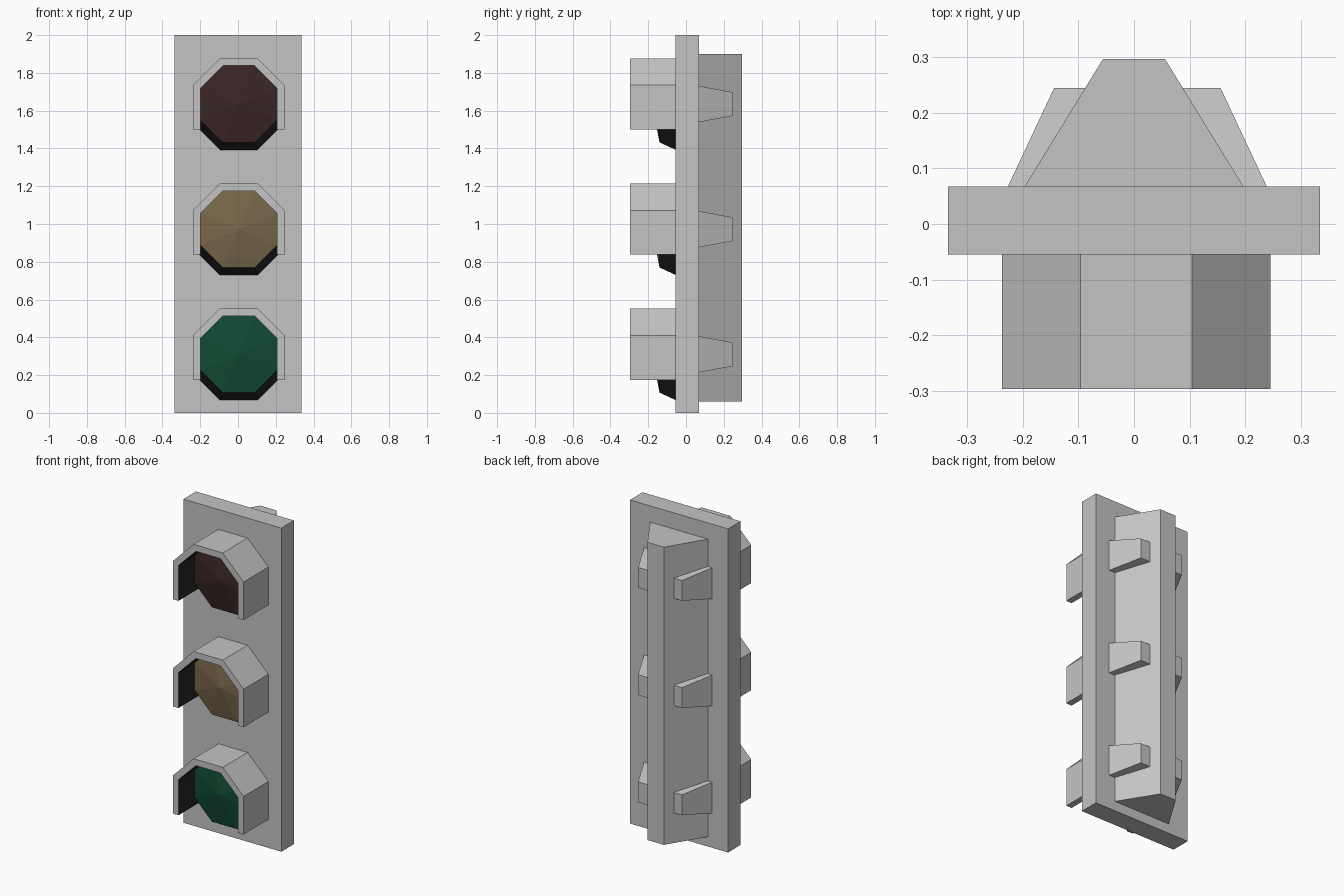
import bpy, bmesh, math

if "Cube" in bpy.data.objects:
    bpy.data.objects.remove(bpy.data.objects["Cube"])


def material(name, rgb):
    m = bpy.data.materials.new(name)
    m.diffuse_color = (*rgb, 1)
    m.use_nodes = True
    m.node_tree.nodes["Principled BSDF"].inputs["Base Color"].default_value = m.diffuse_color
    return m


GREY = material("housing_grey", (0.55, 0.55, 0.55))
BLACK = material("matte_black", (0.018, 0.018, 0.021))
RED = material("lens_red", (0.043, 0.019, 0.019))
AMBER = material("lens_amber", (0.19, 0.135, 0.069))
GREEN = material("lens_green", (0.0055, 0.068, 0.033))


def loft(name, ring_a, ring_b, mats, cap_a=True, cap_b=True, inner=()):
    """Join two matching loops of points; sides listed in inner get material 1."""
    bm = bmesh.new()
    a = [bm.verts.new(p) for p in ring_a]
    b = [bm.verts.new(p) for p in ring_b]
    n = len(a)
    for i in range(n):
        j = (i + 1) % n
        f = bm.faces.new((a[i], a[j], b[j], b[i]))
        f.material_index = 1 if i in inner else 0
    if cap_a:
        bm.faces.new(a[::-1])
    if cap_b:
        bm.faces.new(b)
    return finish(name, bm, mats)


def finish(name, bm, mats):
    bmesh.ops.recalc_face_normals(bm, faces=bm.faces)
    me = bpy.data.meshes.new(name)
    bm.to_mesh(me)
    bm.free()
    for m in mats:
        me.materials.append(m)
    ob = bpy.data.objects.new(name, me)
    bpy.context.collection.objects.link(ob)
    return ob


def rect_y(x, z0, z1, y, cx=0.0):
    """Rectangle facing along y."""
    return [(cx - x, y, z0), (cx + x, y, z0), (cx + x, y, z1), (cx - x, y, z1)]


def octagon(cx, cz, apothem, y):
    r = apothem / math.cos(math.pi / 8)
    return [(cx + r * math.cos(math.pi / 8 + k * math.pi / 4), y,
             cz + r * math.sin(math.pi / 8 + k * math.pi / 4)) for k in range(8)]


def arch(a, low):
    """Upper part of an octagon with straight legs, as (x, z) points."""
    t = a * math.tan(math.pi / 8)
    return [(-a, low), (-a, t), (-t, a), (t, a), (a, t), (a, low)]


FRONT, BACK, CX = -0.055, 0.068, 0.004

# Back plate and tapered rear spine
loft("back_plate", rect_y(0.335, 0, 2, FRONT), rect_y(0.335, 0, 2, BACK), [GREY])
loft("rear_spine", rect_y(0.197, 0.06, 1.9, BACK), rect_y(0.056, 0.06, 1.9, 0.297), [GREY])

for label, mat, cz in (("red", RED, 1.635), ("amber", AMBER, 0.9725), ("green", GREEN, 0.31)):
    # Tapered lugs sticking out both sides of the spine
    loft(label + "_rear_lug", rect_y(0.233, cz - 0.096, cz + 0.096, BACK, 0.006),
         rect_y(0.15, cz - 0.063, cz + 0.063, 0.245, 0.006), [GREY])

    # Visor hood, black on its inside faces
    prof = arch(0.242, -0.135) + arch(0.203, -0.135)[::-1]
    loft(label + "_visor", [(CX + x, FRONT, cz + z) for x, z in prof],
         [(CX + x, -0.297, cz + z) for x, z in prof], [GREY, BLACK], inner=range(6, 11))

    # Black bezel around the lens
    loft(label + "_bezel", octagon(CX, cz, 0.242, FRONT), octagon(CX, cz, 0.203, -0.14),
         [BLACK], cap_b=False)

    # Shallow faceted lens
    bm = bmesh.new()
    rim = [bm.verts.new(p) for p in octagon(CX, cz, 0.203, -0.14)]
    tip = bm.verts.new((CX, -0.18, cz))
    for i in range(8):
        bm.faces.new((rim[i], rim[(i + 1) % 8], tip))
    lens = finish(label + "_lens", bm, [mat])
    # keep the open lens facing forward
    if lens.data.polygons[0].normal.y > 0:
        lens.data.flip_normals()
